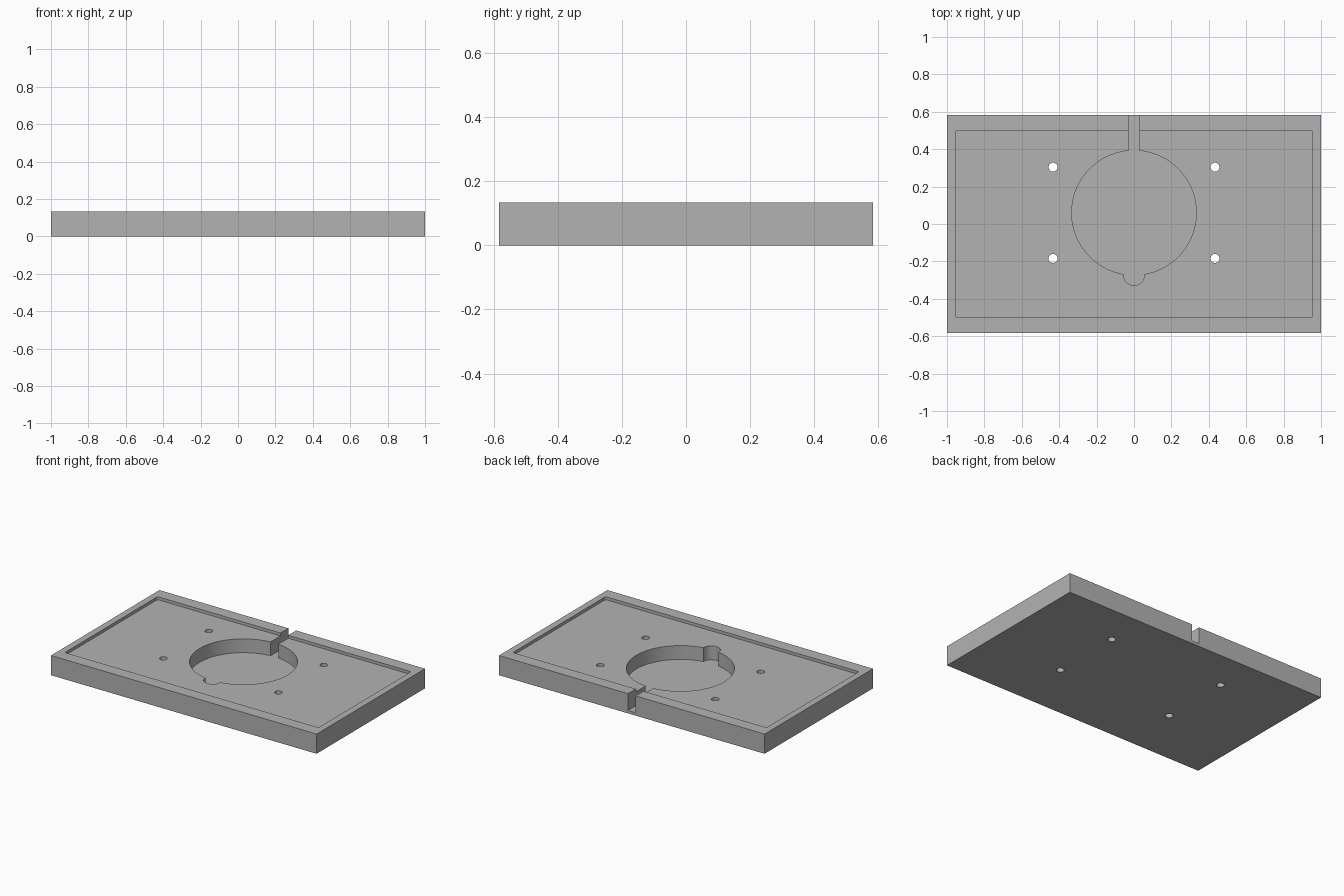
import bpy
import bmesh
from math import pi, sin, cos, asin, acos, sqrt

cube = bpy.data.objects.get("Cube")
if cube:
    bpy.data.objects.remove(cube, do_unlink=True)

WIDTH, DEPTH, HEIGHT = 2.0, 1.166, 0.134
RECESS_Z, FLOOR_Z = 0.114, 0.02
CENTRE_Y, RADIUS = 0.06, 0.333
SLOT = 0.029
NOTCH_Y, NOTCH_R = -0.272, 0.056

grey = bpy.data.materials.new("plain grey")
grey.use_nodes = True
colour = (0.45, 0.45, 0.45, 1)
grey.diffuse_color = colour
grey.node_tree.nodes["Principled BSDF"].inputs["Base Color"].default_value = colour


def arc(x, y, r, start, end, steps):
    """Points along an arc, both ends included."""
    angles = [start + (end - start) * i / steps for i in range(steps + 1)]
    return [(x + r * cos(a), y + r * sin(a)) for a in angles]


def prism(name, outline, z0, z1):
    """Extrude a counter-clockwise outline between two heights."""
    bm = bmesh.new()
    base = bm.faces.new([bm.verts.new((x, y, z0)) for x, y in outline])
    top = bmesh.ops.extrude_face_region(bm, geom=[base])["geom"]
    verts = [v for v in top if isinstance(v, bmesh.types.BMVert)]
    bmesh.ops.translate(bm, vec=(0, 0, z1 - z0), verts=verts)
    bmesh.ops.recalc_face_normals(bm, faces=bm.faces)
    mesh = bpy.data.meshes.new(name)
    bm.to_mesh(mesh)
    bm.free()
    mesh.materials.append(grey)
    obj = bpy.data.objects.new(name, mesh)
    bpy.context.collection.objects.link(obj)
    return obj


def rectangle(w, d, r=0):
    """Centred rectangle outline, with rounded corners when r is set."""
    x, y = w / 2 - r, d / 2 - r
    corners = [(x, y), (-x, y), (-x, -y), (x, -y)]
    if not r:
        return corners
    return [p for i, (cx, cy) in enumerate(corners)
            for p in arc(cx, cy, r, i * pi / 2, (i + 1) * pi / 2, 4)]


# Slab
plate = prism("base_plate", rectangle(WIDTH, DEPTH), 0, HEIGHT)

# Shallow recess inside the rim
cutters = [prism("recess_cutter", rectangle(1.91, 0.996, 0.008), RECESS_Z, 0.3)]

# Round pocket, cable slot to the back and finger notch as one outline
slot_angle = asin(SLOT / RADIUS)
gap = CENTRE_Y - NOTCH_Y
along = (gap ** 2 + RADIUS ** 2 - NOTCH_R ** 2) / (2 * gap)
notch_angle = acos(along / RADIUS)
meet_x, meet_y = sqrt(RADIUS ** 2 - along ** 2), CENTRE_Y - along
tilt = asin((meet_y - NOTCH_Y) / NOTCH_R)
outline = [(SLOT, 0.7), (-SLOT, 0.7)]
outline += arc(0, CENTRE_Y, RADIUS, pi / 2 + slot_angle, 1.5 * pi - notch_angle, 48)
outline += arc(0, NOTCH_Y, NOTCH_R, pi - tilt, 2 * pi + tilt, 20)[1:-1]
outline += arc(0, CENTRE_Y, RADIUS, -pi / 2 + notch_angle, pi / 2 - slot_angle, 48)
cutters.append(prism("pocket_cutter", outline, FLOOR_Z, 0.3))

# Four screw holes
for x in (-0.433, 0.433):
    for y in (CENTRE_Y - 0.244, CENTRE_Y + 0.244):
        cutters.append(prism("hole_cutter", arc(x, y, 0.024, 0, 2 * pi, 32)[:-1], -0.1, 0.3))

# Cut everything out of the slab
bpy.context.view_layer.objects.active = plate
for cutter in cutters:
    mod = plate.modifiers.new(cutter.name, "BOOLEAN")
    mod.operation = "DIFFERENCE"
    mod.solver = "EXACT"
    mod.object = cutter
    bpy.ops.object.modifier_apply(modifier=mod.name)
    bpy.data.objects.remove(cutter, do_unlink=True)

# Smooth curved walls, sharp edges
bpy.ops.object.select_all(action="DESELECT")
plate.select_set(True)
bpy.ops.object.shade_smooth_by_angle(angle=pi / 6)
